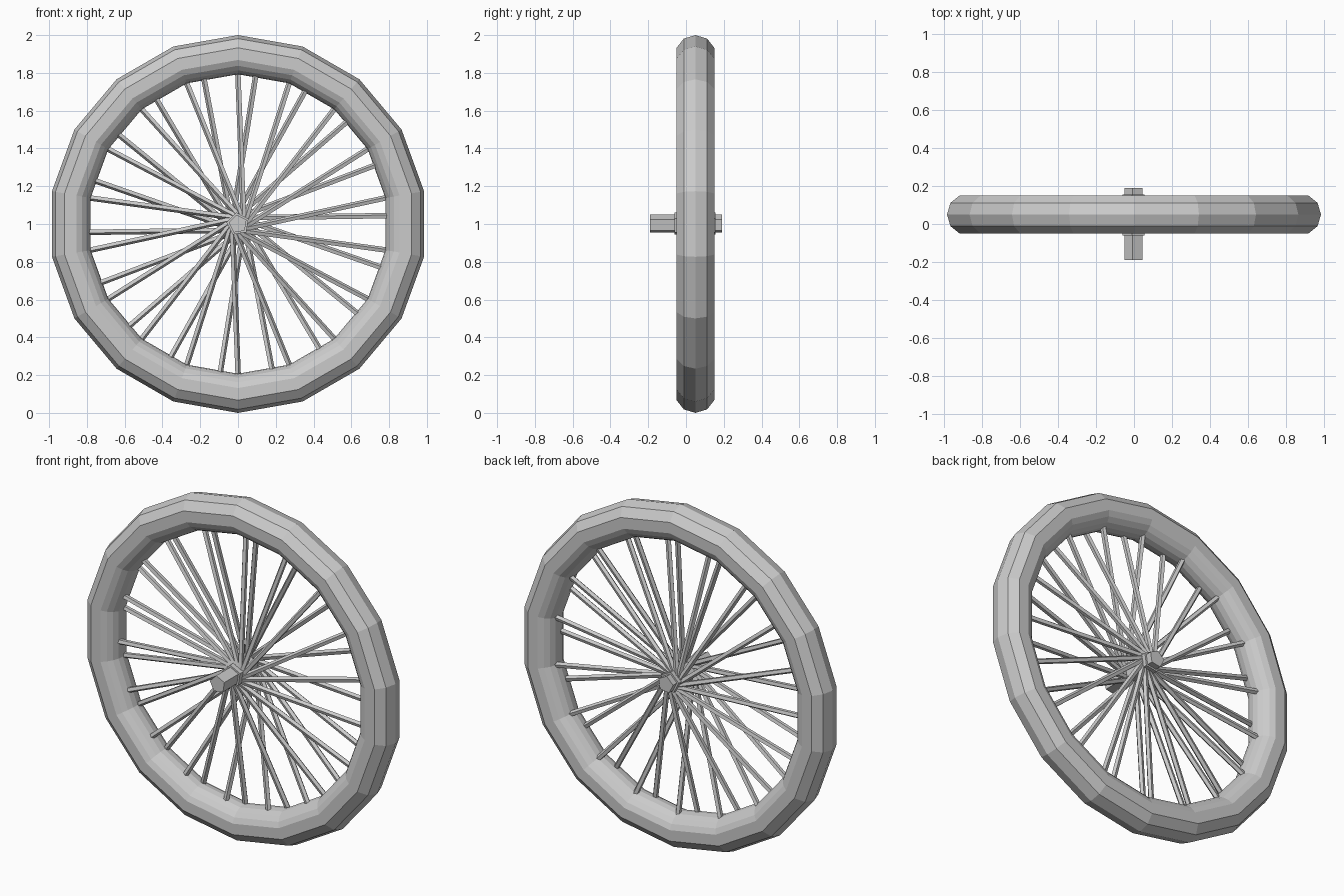
import bpy, bmesh
from math import sin, cos, pi, radians
from mathutils import Vector

if "Cube" in bpy.data.objects:
    bpy.data.objects.remove(bpy.data.objects["Cube"])

CY, CZ = 0.05, 1.0          # wheel centre


def make(name, bm):
    bmesh.ops.recalc_face_normals(bm, faces=bm.faces)
    me = bpy.data.meshes.new(name)
    bm.to_mesh(me)
    bm.free()
    ob = bpy.data.objects.new(name, me)
    bpy.context.collection.objects.link(ob)
    return ob


def polar(r, a, y):
    return Vector((r * cos(a), y, CZ + r * sin(a)))


def skin(bm, rings, closed):
    # bridge successive vertex rings, optionally looping round or capping
    n, m = len(rings), len(rings[0])
    vs = [[bm.verts.new(p) for p in ring] for ring in rings]
    for i in range(n if closed else n - 1):
        a, b = vs[i], vs[(i + 1) % n]
        for j in range(m):
            k = (j + 1) % m
            bm.faces.new((a[j], a[k], b[k], b[j]))
    if not closed:
        bm.faces.new(vs[0])
        bm.faces.new(vs[-1])


# tyre: faceted tread outside, rounder inner side, swept through 18 segments
bm = bmesh.new()
section = []
for deg in (0, 36, 72, 108, 126, 144, 162, 180, 198, 216, 234, 252, 288, 324):
    c, s = cos(radians(deg)), sin(radians(deg))
    section.append((0.9025 + (0.0975 if c > 0 else 0.11) * c, CY + 0.105 * s))
skin(bm, [[polar(r, pi / 2 + i * pi / 9, y) for r, y in section] for i in range(18)], True)
make("tyre", bm)


# hub: pentagonal axle with a wider barrel around it
def pentagon_bar(name, r, y0, y1):
    bm = bmesh.new()
    skin(bm, [[polar(r, radians(171 + 72 * k), y) for k in range(5)] for y in (y0, y1)], False)
    make(name, bm)


pentagon_bar("axle", 0.05, -0.19, 0.19)
pentagon_bar("hub_barrel", 0.062, -0.06, 0.155)


# spokes: two crossed sets leaning opposite ways, each crossing to the far hub end
def spokes(name, start, lean, hub_y, rim_y, radius=0.016, sides=5):
    bm = bmesh.new()
    for i in range(18):
        a = radians(start + 20 * i)
        p, q = polar(0.04, a + radians(lean), hub_y), polar(0.82, a, rim_y)
        d = (q - p).normalized()
        u = d.cross(Vector((0, 1, 0))).normalized()
        v = d.cross(u)
        ring = [radius * (u * cos(2 * pi * k / sides) + v * sin(2 * pi * k / sides)) for k in range(sides)]
        skin(bm, [[e + o for o in ring] for e in (p, q)], False)
    make(name, bm)


spokes("front_spokes", 83, 50, 0.12, 0.025)
spokes("back_spokes", 90, -50, -0.02, 0.075)
